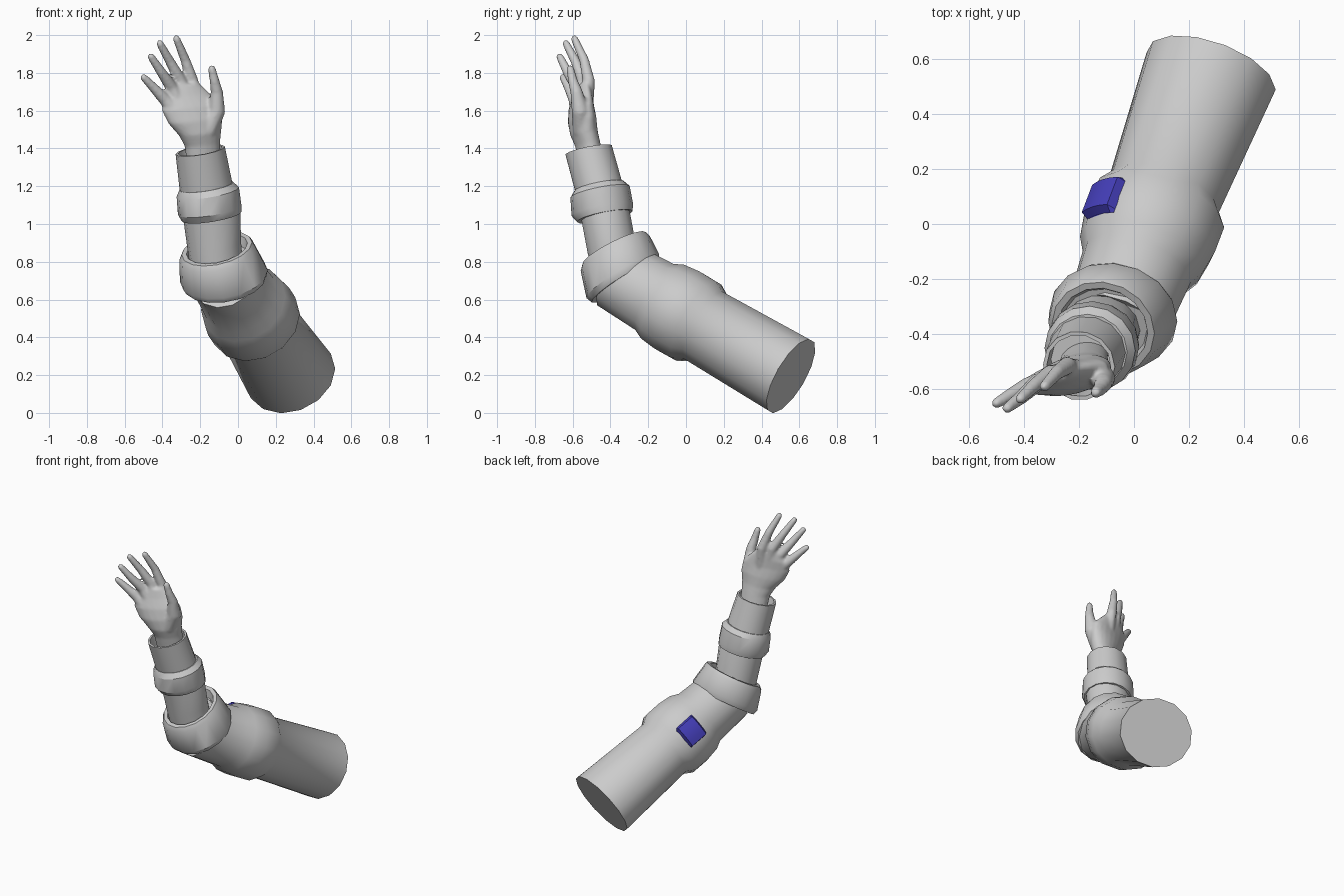
import bpy, bmesh
from math import cos, sin, pi, radians
from mathutils import Vector as V

if "Cube" in bpy.data.objects:
    bpy.data.objects.remove(bpy.data.objects["Cube"])


def frame(n, ref):
    n = V(n).normalized()
    u = (V(ref) - n * n.dot(V(ref))).normalized()
    return u, n.cross(u)


def loft(bm, rings, sides, ref=(1, 0, 0)):
    """Skin rings of (centre, normal, ru, rv) and cap both ends."""
    prev = None
    for i, (c, n, ru, rv) in enumerate(rings):
        u, v = frame(n, ref)
        loop = [bm.verts.new(V(c) + u * ru * cos(2 * pi * k / sides) + v * rv * sin(2 * pi * k / sides))
                for k in range(sides)]
        if prev:
            for k in range(sides):
                j = (k + 1) % sides
                bm.faces.new((prev[k], prev[j], loop[j], loop[k]))
        else:
            bm.faces.new(loop[::-1])
        prev = loop
    bm.faces.new(prev)


def finish(bm, name, angle=40):
    bmesh.ops.recalc_face_normals(bm, faces=bm.faces)
    me = bpy.data.meshes.new(name)
    bm.to_mesh(me)
    bm.free()
    ob = bpy.data.objects.new(name, me)
    bpy.context.collection.objects.link(ob)
    bpy.ops.object.select_all(action='DESELECT')
    ob.select_set(True)
    bpy.context.view_layer.objects.active = ob
    bpy.ops.object.shade_smooth_by_angle(angle=radians(angle))
    return ob


def lofted(name, rings, sides, angle=40):
    bm = bmesh.new()
    loft(bm, rings, sides)
    return finish(bm, name, angle)


# Upper arm sleeve with a swollen band before the elbow
AXIS = V((-0.38, -1, 0.58))


def arm_point(t):
    return V((0.28, 0.555, 0.195)) + AXIS * t


lofted("upper_arm", [(arm_point(t), AXIS, a, b) for t, a, b in (
    (0, .247, .223), (.455, .212, .21), (.5, .25, .24),
    (.59, .25, .242), (.665, .235, .232), (.71, .207, .207), (.92, .19, .195))], 14)

# Elbow cuff
lo, hi = (-.15, -.52, .85), (-.2, -.45, .88)
lofted("elbow_cuff", [
    ((-.07, -.32, .695), lo, .18, .18), ((-.07, -.32, .695), lo, .222, .21),
    ((-.075, -.335, .725), lo, .235, .225), ((-.11, -.375, .845), hi, .205, .205),
    ((-.112, -.38, .87), hi, .19, .19), ((-.112, -.38, .87), hi, .165, .165),
    ((-.105, -.37, .82), hi, .155, .15)], 16)

# Forearm, raised band and hollow wrist sleeve
FN = (-.16, -.2, 1)
lofted("forearm", [
    ((-.11, -.37, .75), FN, .14, .13), ((-.125, -.395, .88), FN, .143, .133),
    ((-.138, -.425, 1.04), FN, .152, .133), ((-.16, -.45, 1.14), FN, .14, .13)], 14)
lofted("forearm_band", [
    ((-.14, -.43, 1.04), FN, .13, .12), ((-.14, -.43, 1.04), FN, .16, .15),
    ((-.15, -.443, 1.075), FN, .17, .166), ((-.16, -.455, 1.17), FN, .167, .16),
    ((-.168, -.46, 1.2), FN, .145, .135), ((-.168, -.46, 1.2), FN, .12, .115)], 16, 30)
lofted("wrist_sleeve", [
    ((-.165, -.455, 1.17), FN, .142, .13), ((-.2, -.515, 1.39), FN, .132, .128),
    ((-.2, -.515, 1.39), FN, .118, .114), ((-.188, -.495, 1.3), FN, .115, .11)], 14)

# Hand: palm, fingers and thumb fused into one smooth surface
bm = bmesh.new()
up = (-.1, -.1, 1)
loft(bm, [((x, y, z), up, a, b) for x, y, z, a, b in (
    (-.18, -.49, 1.28, .09, .065), (-.188, -.52, 1.42, .096, .065),
    (-.2, -.54, 1.48, .115, .07), (-.225, -.55, 1.55, .15, .068),
    (-.25, -.555, 1.62, .16, .055), (-.275, -.55, 1.68, .128, .042),
    (-.28, -.545, 1.74, .075, .03))], 20, (1, .28, 0))


def finger(points, radii):
    p = [V(q) for q in points]
    rings = []
    for i, q in enumerate(p):
        n = p[min(i + 1, len(p) - 1)] - p[max(i - 1, 0)]
        rings.append((q, n, radii[i], radii[i]))
    n = (p[-1] - p[-2]).normalized()
    r = radii[-1]
    rings += [(p[-1] + n * r * .6, n, r * .8, r * .8), (p[-1] + n * r, n, r * .35, r * .35)]
    loft(bm, rings, 12)


for base, knuckle, mid, tip in (
        ((-.32, -.575, 1.58), (-.388, -.59, 1.66), (-.445, -.62, 1.72), (-.498, -.65, 1.775)),
        ((-.29, -.56, 1.6), (-.35, -.575, 1.72), (-.41, -.63, 1.81), (-.46, -.668, 1.885)),
        ((-.26, -.545, 1.6), (-.305, -.545, 1.76), (-.36, -.585, 1.86), (-.413, -.635, 1.955)),
        ((-.22, -.53, 1.6), (-.243, -.515, 1.76), (-.28, -.54, 1.87), (-.325, -.59, 1.98))):
    finger((base, knuckle, mid, tip), (.04, .033, .026, .02))
finger(((-.16, -.55, 1.49), (-.112, -.56, 1.6), (-.112, -.58, 1.7), (-.125, -.6, 1.76), (-.138, -.612, 1.82)),
       (.05, .046, .033, .026, .021))
hand = finish(bm, "hand", 180)
rm = hand.modifiers.new("fuse", 'REMESH')
rm.mode = 'VOXEL'
rm.voxel_size = .009
rm.use_smooth_shade = True
sm = hand.modifiers.new("soften", 'SMOOTH')
sm.factor = .5
sm.iterations = 5

# Blue padded patch wrapped on the upper arm
bm = bmesh.new()
side = V((.935, -.355, 0))
lift = side.cross(AXIS.normalized())
if lift.z < 0:
    lift = -lift
steps = (0, .1, .3, .5, .7, .9, 1)
grid = []
for i, s in enumerate(steps):
    row = []
    for j, w in enumerate(steps):
        edge = i in (0, 6) or j in (0, 6)
        phi = radians(11 + 40 * w)
        r = .235 if edge else .266
        row.append(bm.verts.new(arm_point(.522 + .125 * s) + (lift * sin(phi) - side * cos(phi)) * r))
    grid.append(row)
for i in range(6):
    for j in range(6):
        bm.faces.new((grid[i][j], grid[i + 1][j], grid[i + 1][j + 1], grid[i][j + 1]))
bm.faces.new([grid[0][j] for j in range(6)] + [grid[i][6] for i in range(6)]
             + [grid[6][j] for j in range(6, 0, -1)] + [grid[i][0] for i in range(6, 0, -1)])
patch = finish(bm, "arm_patch", 35)
blue = bpy.data.materials.new("blue")
blue.diffuse_color = (.06, .05, .5, 1)
blue.use_nodes = True
blue.node_tree.nodes["Principled BSDF"].inputs["Base Color"].default_value = blue.diffuse_color
patch.data.materials.append(blue)
